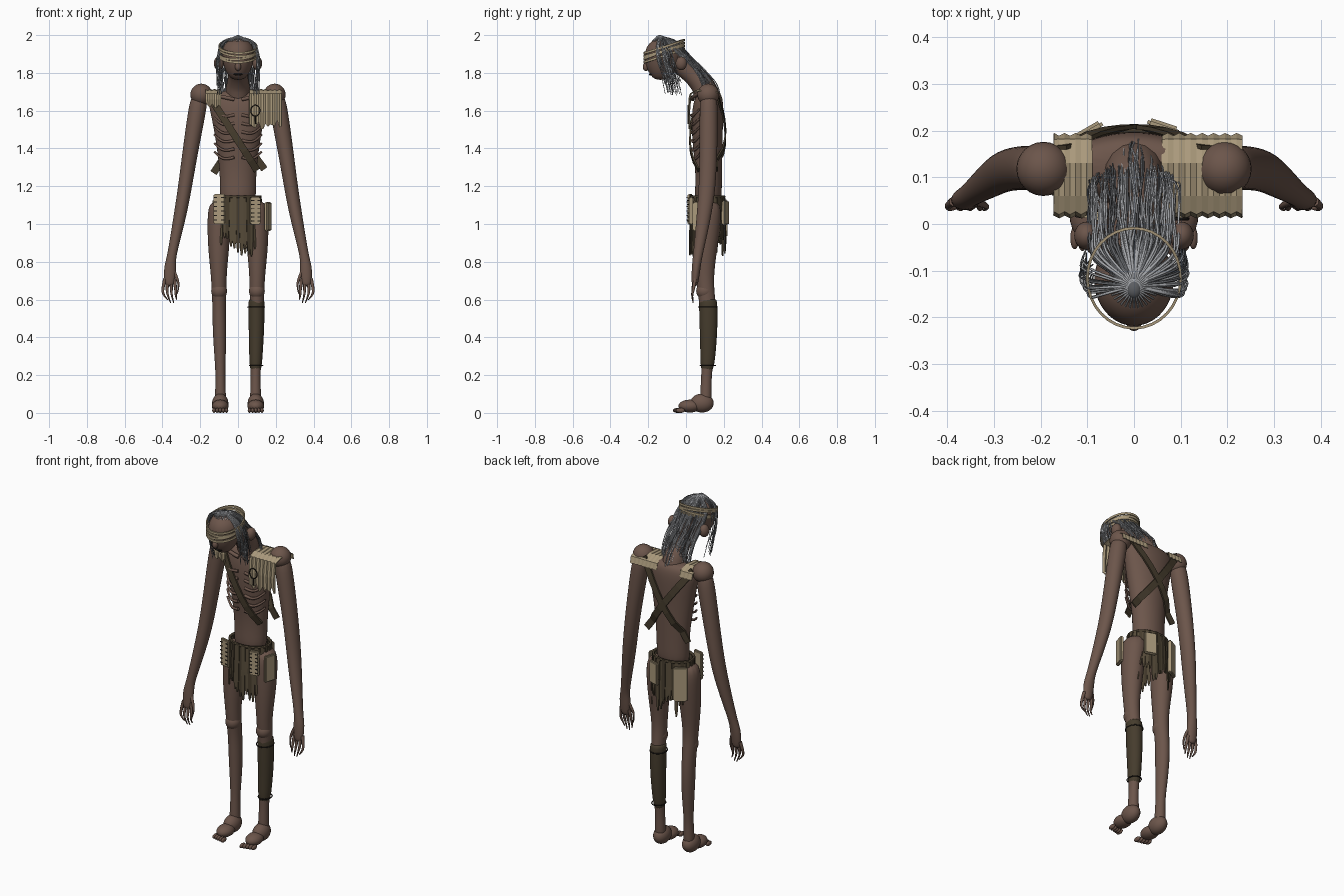
import bpy, bmesh, random
from math import sin, cos, pi, sqrt, radians
from mathutils import Vector, Matrix

random.seed(4)
cube = bpy.data.objects.get("Cube")
if cube:
    bpy.data.objects.remove(cube, do_unlink=True)


def material(name, *rgb):
    m = bpy.data.materials.new(name)
    m.use_nodes = True
    m.diffuse_color = (*rgb, 1)
    m.node_tree.nodes["Principled BSDF"].inputs["Base Color"].default_value = (*rgb, 1)
    return m


SKIN = material("brown skin", .15, .092, .07)
CLOTH = material("beige cloth", .4, .32, .2)
LEATHER = material("dark leather", .06, .045, .026)
RAG = material("ragged brown", .095, .072, .042)
GREY = material("grey hair", .36, .37, .39)
DARK_GREY = material("dark grey hair", .11, .115, .125)
INK = material("dark stitching", .015, .012, .01)
SIDES = (("left_", 1), ("right_", -1))
MID = .115  # depth of the body axis


def add(bm, name, mats, smooth=False, subdiv=0, thick=0):
    bmesh.ops.recalc_face_normals(bm, faces=bm.faces)
    mesh = bpy.data.meshes.new(name)
    bm.to_mesh(mesh)
    bm.free()
    for m in mats if isinstance(mats, tuple) else (mats,):
        mesh.materials.append(m)
    for p in mesh.polygons:
        p.use_smooth = smooth
    ob = bpy.data.objects.new(name, mesh)
    bpy.context.collection.objects.link(ob)
    if thick:
        mod = ob.modifiers.new("Thickness", 'SOLIDIFY')
        mod.thickness, mod.offset = thick, 0
    if subdiv:
        mod = ob.modifiers.new("Smooth", 'SUBSURF')
        mod.levels = mod.render_levels = subdiv
    return ob


def limb(name, rings, mat, s=1, seg=14):
    """Smooth body stacked from oval rings (x, y, z, rx, ry)."""
    bm, prev = bmesh.new(), None
    for i, (x, y, z, rx, ry) in enumerate(rings):
        ring = [bm.verts.new((s * (x + rx * cos(2 * pi * k / seg)),
                              y + ry * sin(2 * pi * k / seg), z)) for k in range(seg)]
        if prev:
            for k in range(seg):
                j = (k + 1) % seg
                bm.faces.new((prev[k], prev[j], ring[j], ring[k]))
        if i in (0, len(rings) - 1):
            bm.faces.new(ring)
        prev = ring
    return add(bm, name, mat, True, 2)


def ball(name, loc, size, mat):
    bm = bmesh.new()
    bmesh.ops.create_uvsphere(bm, u_segments=24, v_segments=14, radius=1,
                              matrix=Matrix.Translation(loc) @ Matrix.Diagonal((*size, 1)))
    return add(bm, name, mat, True)


def cords(name, paths, mat, radius, taper=1, sides=1, closed=False):
    """Round cords along smooth paths, turned into one mesh."""
    cu = bpy.data.curves.new(name, 'CURVE')
    cu.dimensions, cu.bevel_depth, cu.bevel_resolution = '3D', radius, sides
    cu.use_fill_caps = True
    for path in paths:
        sp = cu.splines.new('NURBS')
        sp.points.add(len(path) - 1)
        for i, p in enumerate(path):
            sp.points[i].co = (*p[:3], 1)
            sp.points[i].radius = p[3] if len(p) > 3 else 1 + (taper - 1) * i / (len(path) - 1)
        sp.order_u, sp.use_endpoint_u, sp.resolution_u = 3, not closed, 4
        sp.use_cyclic_u = closed
    tmp = bpy.data.objects.new(name + "_path", cu)
    bpy.context.collection.objects.link(tmp)
    dg = bpy.context.evaluated_depsgraph_get()
    bm = bmesh.new()
    bm.from_mesh(bpy.data.meshes.new_from_object(tmp.evaluated_get(dg)))
    bpy.data.objects.remove(tmp, do_unlink=True)
    return add(bm, name, mat, True)


def box(name, loc, size, mat, turn=0, bevel=.006):
    bm = bmesh.new()
    bmesh.ops.create_cube(bm, size=1, matrix=Matrix.Translation(loc)
                          @ Matrix.Rotation(turn, 4, 'Z') @ Matrix.Diagonal((*size, 1)))
    if bevel:
        bmesh.ops.bevel(bm, geom=bm.edges[:], offset=bevel, segments=2, affect='EDGES')
    return add(bm, name, mat)


def chest_y(x, z, side, gap):
    rx = .1 + (z - 1.3) * .16
    return MID + side * (.082 * sqrt(max(.2, 1 - (x / rx) ** 2)) + gap)


# Torso, neck and head
limb("torso", [(0, .115, 1.08, .1, .075), (0, .12, 1.2, .097, .072), (0, .12, 1.3, .102, .073),
               (0, .115, 1.4, .115, .08), (0, .112, 1.5, .131, .085), (0, .115, 1.6, .152, .086),
               (0, .12, 1.67, .168, .077), (0, .125, 1.71, .11, .05)], SKIN)
cords("neck", [[(0, -.07, 1.88, 1), (0, 0, 1.82, .95), (0, .05, 1.775, .95),
                (0, .11, 1.71, 1.25), (0, .13, 1.6, 1.2)]], SKIN, .054, sides=6)
limb("head", [(0, -.135, 1.762, .028, .03), (0, -.13, 1.79, .058, .062), (0, -.125, 1.84, .08, .094),
              (0, -.12, 1.9, .092, .104), (0, -.12, 1.95, .08, .088), (0, -.125, 1.985, .032, .035)], SKIN)
ball("nose", (0, -.212, 1.832), (.016, .017, .022), SKIN)
ball("mouth", (0, -.186, 1.792), (.025, .01, .006), INK)
for side, s in SIDES:
    ball(side + "ear", (s * .102, -.025, 1.85), (.026, .03, .036), SKIN)
    cords(side + "collarbone", [[(s * .02, .035, 1.66), (s * .08, .03, 1.672), (s * .16, .07, 1.69)]],
          SKIN, .011)
    # Ribs standing out from the chest
    ribs = []
    for i in range(6):
        z = 1.59 - .045 * i
        ribs.append([(s * x, chest_y(x, z, -1, gap), z + dz) for x, dz, gap in
                     ((.02, -.012, 0), (.06, -.024, .008), (.1, -.01, .012), (.125, .018, 0))])
    cords(side + "ribs", ribs, SKIN, .009, .6)

# Arms, hands, legs and feet
for side, s in SIDES:
    ball(side + "shoulder", (s * .194, .118, 1.685), (.058, .058, .058), SKIN)
    limb(side + "arm", [(.2, .12, 1.7, .045, .045), (.216, .12, 1.6, .05, .05), (.25, .12, 1.4, .043, .048),
                        (.28, .113, 1.2, .038, .046), (.3, .1, 1.08, .036, .042), (.328, .08, .94, .03, .033),
                        (.354, .06, .82, .024, .025), (.36, .054, .77, .034, .024),
                        (.362, .048, .7, .03, .02), (.362, .046, .67, .02, .014)], SKIN, s)
    fingers = [[(s * (.362 + a), .048, .71), (s * (.365 + a * 1.5), .04, .655), (s * (.362 + a * 1.3), .03, .62),
                (s * (.348 + a), .038, .575 + abs(a))] for a in (-.024, -.008, .008, .024)]
    fingers.append([(s * .345, .052, .76), (s * .322, .042, .715), (s * .312, .035, .67), (s * .322, .03, .63)])
    cords(side + "fingers", fingers, SKIN, .0105, .25, 2)
    limb(side + "leg", [(.085, MID, 1.13, .07, .07), (.1, MID, 1.03, .065, .075), (.103, .105, .87, .058, .062),
                        (.102, .1, .73, .042, .048), (.1, .105, .65, .041, .046), (.1, .115, .57, .036, .044),
                        (.098, .12, .45, .038, .045), (.095, .115, .3, .031, .035), (.093, .108, .19, .025, .027),
                        (.093, .105, .1, .03, .032), (.093, .105, .04, .03, .03)], SKIN, s)
    ball(side + "knee", (s * .1, .1, .645), (.042, .046, .045), SKIN)
    ball(side + "heel", (s * .094, .085, .052), (.043, .062, .05), SKIN)
    ball(side + "forefoot", (s * .094, .02, .036), (.044, .06, .034), SKIN)
    for i in range(5):
        ball(side + "toe", (s * (.061 + .0165 * i), -.03 - .004 * (4 - i), .013), (.0095, .024, .013), SKIN)

# Shin wrap with cords
limb("shin_wrap", [(.098, .115, .605, .042, .048), (.098, .117, .59, .044, .05), (.098, .12, .45, .043, .049),
                   (.095, .117, .32, .037, .042), (.093, .11, .2, .032, .035)], LEATHER)
for z, rx in ((.56, .046), (.25, .037)):
    cords("wrap_cord", [[(.096 + rx * cos(k * pi / 6), .116 + rx * 1.15 * sin(k * pi / 6), z)
                         for k in range(12)]], INK, .003, closed=True)

# Ragged skirt of separate strips
bm = bmesh.new()
count = 42
for i in range(count):
    a, half = 2 * pi * i / count, .6 * pi / count * 1.9
    low, rad = random.uniform(.82, .94), 1 + .04 * (i % 2)
    rows = []
    for z, w, flare in ((1.15, 1, .97), (1.0, 1, 1.02), (low + .04, .85, 1.04), (low, .35, 1.03)):
        rows.append([bm.verts.new((.121 * rad * flare * sin(a + d * half * w),
                                   MID - .089 * rad * flare * cos(a + d * half * w), z)) for d in (-1, 1)])
    for p, q in zip(rows, rows[1:]):
        f = bm.faces.new((p[0], p[1], q[1], q[0]))
        f.material_index = i % 3 == 0
add(bm, "skirt", (RAG, LEATHER), thick=.006)
cords("belt", [[(.12 * cos(k * pi / 8), MID + .088 * sin(k * pi / 8), 1.145) for k in range(16)]],
      LEATHER, .008, closed=True)

# Pouches around the hips, the front pair stitched
for name, x, y, z, w, h, turn in (("front_right", -.097, .022, 1.08, .064, .16, -12),
                                  ("front_left", .092, .022, 1.07, .056, .145, 12),
                                  ("left", .158, .07, 1.04, .07, .155, 72),
                                  ("back_left", .062, .208, 1.06, .07, .13, -18),
                                  ("back_right", -.1, .196, 1.03, .075, .2, 30)):
    t = radians(turn)
    box(name + "_pouch", (x, y, z), (w, .02, h), CLOTH, t)
    for row in range(6 if "front" in name else 0):
        for d in (-.3, .3):
            off = Matrix.Rotation(t, 3, 'Z') @ Vector((d * w, -.011, (row / 5 - .5) * h * .75))
            box("pouch_stitch", Vector((x, y, z)) + off, (.016, .004, .005), INK, t, 0)


# Straps crossing chest and back
def strap(name, start, end, side):
    bm, prev, a, b = bmesh.new(), None, Vector(start), Vector(end)
    cross = (b - a).orthogonal().normalized() * .019
    for k in range(9):
        c = a.lerp(b, k / 8)
        pair = []
        for p in (c - cross, c + cross):
            pair.append(bm.verts.new((p.x, chest_y(c.x, c.y, side, .012), p.y)))
        if prev:
            bm.faces.new((prev[0], prev[1], pair[1], pair[0]))
        prev = pair
    add(bm, name, LEATHER, thick=.009)


strap("chest_strap", (-.16, 1.69), (.1, 1.285), -1)
strap("back_strap_down_right", (.16, 1.7), (-.13, 1.27), 1)
strap("back_strap_down_left", (-.16, 1.7), (.14, 1.29), 1)

# Pleated shoulder cloth, longer on the left
for side, s, inner, outer, drop in (("left_", 1, .06, .232, 1.53), ("right_", -1, .09, .172, 1.63)):
    bm, prev = bmesh.new(), None
    n = round((outer - inner) / .012)
    for i in range(n + 1):
        x, fold = inner + (outer - inner) * i / n, .006 * (i % 2)
        low = drop + random.uniform(-.03, .02)
        col = [bm.verts.new((s * x, y, z)) for y, z in
               ((.016 + fold, low), (.014 + fold, 1.6 if s > 0 else 1.66), (.022 + fold, 1.69),
                (.06, 1.703 + fold), (.13, 1.708 + fold), (.18, 1.69), (.187 + fold, 1.655))]
        if prev:
            for k in range(len(col) - 1):
                bm.faces.new((prev[k], prev[k + 1], col[k + 1], col[k]))
        prev = col
    add(bm, side + "shoulder_cloth", CLOTH, thick=.004)
cords("cloth_emblem_ring", [[(.092 + .025 * cos(k * pi / 6), .011, 1.6 + .03 * sin(k * pi / 6))
                             for k in range(12)]], INK, .003, closed=True)
cords("cloth_emblem_tail", [[(.092, .011, 1.57), (.09, .011, 1.55), (.094, .011, 1.53)]], INK, .004)

# Blindfold bands, rising toward the back of the head
for i in range(4):
    z, bm = 1.856 + .016 * i, bmesh.new()
    rows = []
    for k in range(32):
        c, d = cos(k * pi / 16), sin(k * pi / 16)
        lift = .035 * (1 + d) + .006 * sin(i * 2) * c
        rows.append([bm.verts.new((.1 * c, -.116 + .107 * d, z + lift + e)) for e in (-.006, .006)])
    for k in range(32):
        p, q = rows[k - 1], rows[k]
        bm.faces.new((p[0], q[0], q[1], p[1]))
    add(bm, "blindfold_band", CLOTH, thick=.006)

# Long hair falling over the back of the neck and both sides
light, dark = [], []
for i in range(150):
    a = radians(random.uniform(-112, 112))
    u, v, r = sin(a), cos(a), lambda n=.012: random.uniform(-n, n)
    path = [(.02 * u, -.13 + .02 * v, 1.988), (.075 * u + r(), -.125 + .075 * v, 1.972 + r(.006)),
            (.105 * u + r(.006), -.118 + .115 * v, 1.915 + r())]
    if abs(a) < 1.15:
        k = 1 - abs(u) * .6
        path += [(.1 * u + r(), .04 * k, 1.84 + .025 * k + r()), (.105 * u + r(), .11 * k + .02, 1.785 + r()),
                 (.1 * u + r(), .16 * k + .02, 1.71 + r(.02)), (.09 * u + r(), .17 * k + .02, 1.62 + r(.06))]
    else:
        path += [(.112 * u + r(), -.1 + .1 * v + r(), 1.83), (.1 * u + r(), -.07 + .1 * v + r(), 1.73 + r(.05))]
    (dark if i % 3 == 0 else light).append(path)
cords("hair_strands", light, GREY, .0032, .5)
cords("dark_hair_strands", dark, DARK_GREY, .0032, .5)
tuft = [[(.008 * cos(a), -.135 + .008 * sin(a), 1.994), (.03 * cos(a), -.13 + .03 * sin(a), 1.99),
         (.055 * cos(a), -.125 + .055 * sin(a), 1.968)] for a in (k * pi / 18 for k in range(36))]
cords("crown_tuft", tuft, GREY, .003, .6)
ball("topknot", (0, -.138, 1.985), (.018, .022, .015), DARK_GREY)
